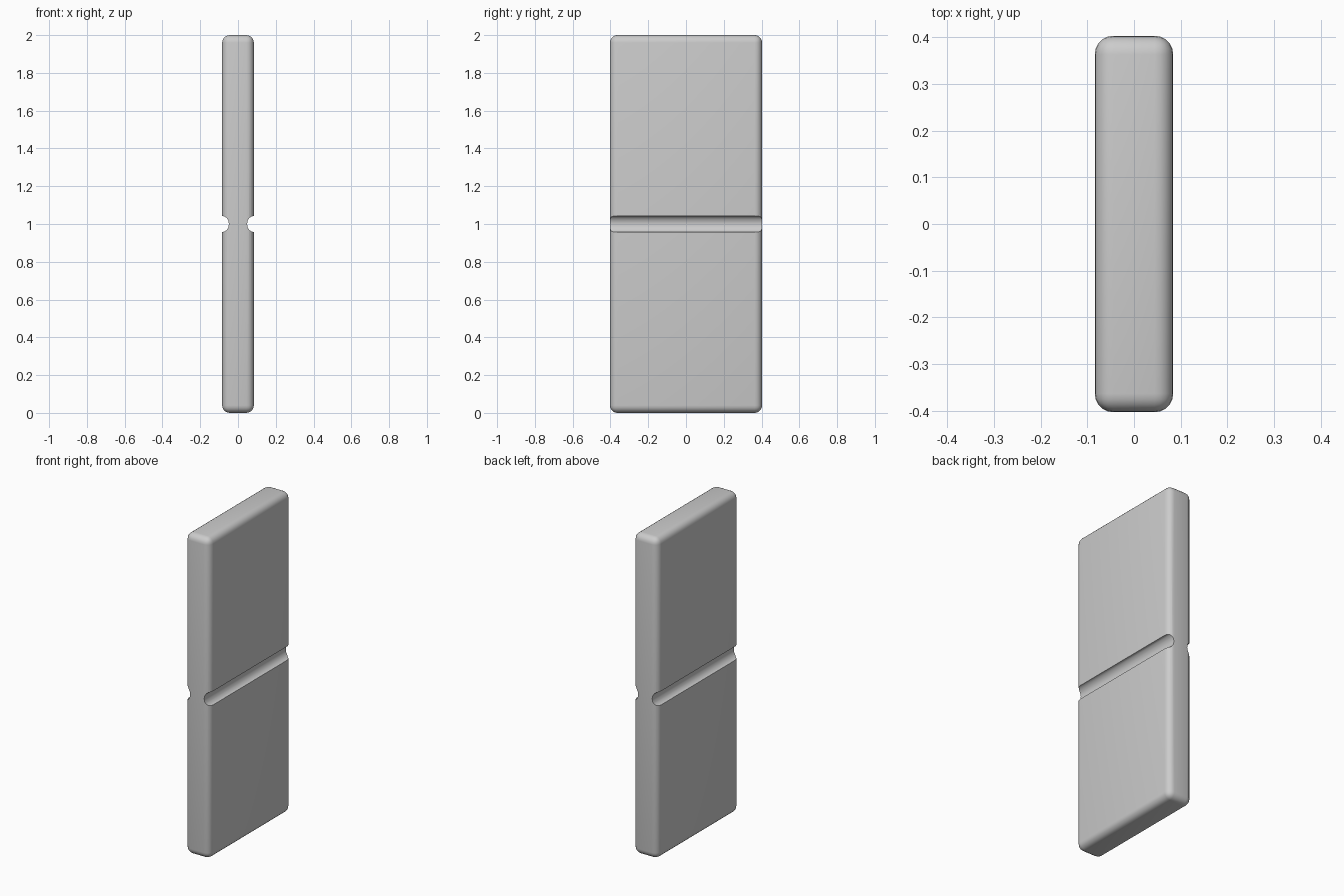
import bpy
import math

if "Cube" in bpy.data.objects:
    bpy.data.objects.remove(bpy.data.objects["Cube"])

HALF_X, HALF_Y, HEIGHT, ROUND = 0.084, 0.403, 2.0, 0.04

# Rounded upright slab
bpy.ops.mesh.primitive_cube_add(size=1, location=(0, 0, HEIGHT / 2))
slab = bpy.context.object
slab.name = "slab"
slab.scale = (2 * HALF_X, 2 * HALF_Y, HEIGHT)
bpy.ops.object.transform_apply(location=False, rotation=False, scale=True)
bevel = slab.modifiers.new("rounded_edges", 'BEVEL')
bevel.width = ROUND
bevel.segments = 5


# Shallow rounded groove across each broad face
def groove_cutter(side):
    bpy.ops.mesh.primitive_cylinder_add(
        vertices=16, radius=1, depth=1.2,
        location=(side * HALF_X, 0, HEIGHT / 2),
        rotation=(math.pi / 2, 0, 0))
    cutter = bpy.context.object
    cutter.name = "groove_cutter"
    cutter.scale = (0.036, 0.043, 1)
    cutter.hide_render = True
    cut = slab.modifiers.new("groove", 'BOOLEAN')
    cut.operation = 'DIFFERENCE'
    cut.solver = 'EXACT'
    cut.object = cutter
    return cutter


cutters = [groove_cutter(side) for side in (-1, 1)]

# Bake the cuts and smooth the rounded surfaces
bpy.ops.object.select_all(action='DESELECT')
slab.select_set(True)
bpy.context.view_layer.objects.active = slab
for name in [m.name for m in slab.modifiers]:
    bpy.ops.object.modifier_apply(modifier=name)
for cutter in cutters:
    bpy.data.objects.remove(cutter)
bpy.ops.object.shade_smooth_by_angle(angle=math.radians(35))
